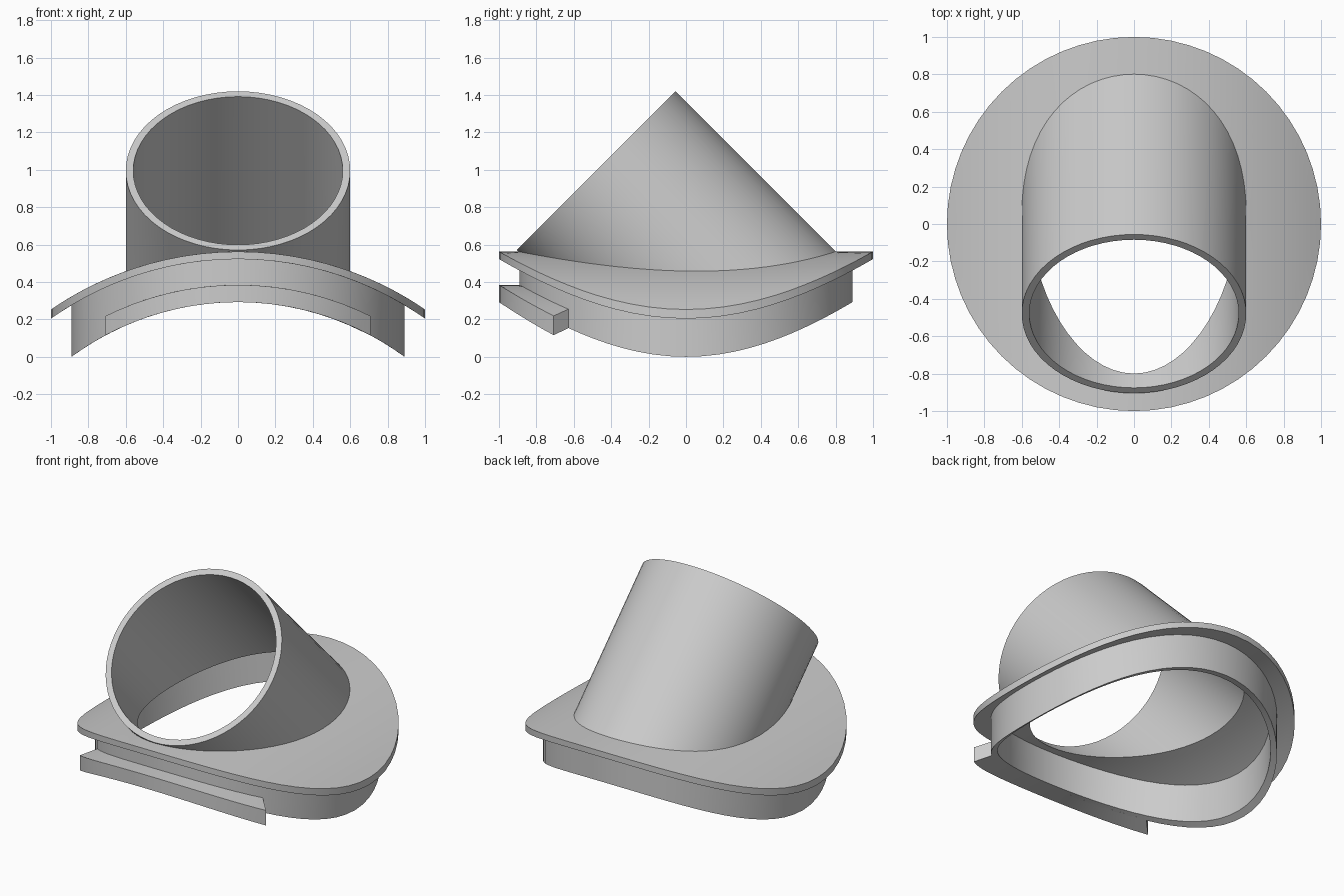
import bpy, bmesh
from math import sin, cos, pi, sqrt, radians

if "Cube" in bpy.data.objects:
    bpy.data.objects.remove(bpy.data.objects["Cube"])

N = 64            # sides around
CZ = -1.2075      # height of the saddle's cylinder axis (runs along y)
H = sqrt(0.5)


def saddle(x, radius):
    return CZ + sqrt(radius ** 2 - x ** 2)


def build(name, rings, closed=True):
    """Skin point rings (one profile loop swept around); cap ends if not closed."""
    bm = bmesh.new()
    rows = [[bm.verts.new(p) for p in ring] for ring in rings]
    m, n = len(rows), len(rows[0])
    for i in range(m):
        a, b = rows[i], rows[(i + 1) % m]
        for j in range(n if closed else n - 1):
            k = (j + 1) % n
            bm.faces.new((a[j], a[k], b[k], b[j]))
    if not closed:
        bm.faces.new([r[0] for r in rows])
        bm.faces.new([r[-1] for r in rows])
    bmesh.ops.recalc_face_normals(bm, faces=bm.faces)
    mesh = bpy.data.meshes.new(name)
    bm.to_mesh(mesh)
    bm.free()
    ob = bpy.data.objects.new(name, mesh)
    bpy.context.collection.objects.link(ob)
    bpy.ops.object.select_all(action='DESELECT')
    ob.select_set(True)
    bpy.context.view_layer.objects.active = ob
    bpy.ops.object.shade_smooth_by_angle(angle=radians(30))
    return ob


def arc(r, surf, angles):
    return [(r * cos(a), r * sin(a), saddle(r * cos(a), surf)) for a in angles]


def mouth(r):
    """Open end of the tube, tilted 45 degrees to the front."""
    return [(r * cos(a), -0.48 + r * sin(a) * H, 0.995 + r * sin(a) * H) for a in circle]


def base(r, surf):
    """Tube wall carried down along its axis to the saddle surface."""
    return [(x, y + z - saddle(x, surf), saddle(x, surf)) for x, y, z in mouth(r)]


def blend(ring_a, ring_b, surf, steps=8):
    """Rings lying on the saddle from ring_a to ring_b."""
    out = []
    for s in range(steps + 1):
        t = s / steps
        pts = [(p[0] + (q[0] - p[0]) * t, p[1] + (q[1] - p[1]) * t)
               for p, q in zip(ring_a, ring_b)]
        out.append([(x, y, saddle(x, surf)) for x, y in pts])
    return out


circle = [2 * pi * i / N for i in range(N)]
TOP, UNDER, FOOT, BAR = 1.77, 1.73, 1.5, 1.592

# Saddle flange with the slanted tube
build("flange_and_tube",
      blend(arc(1, TOP, circle), base(0.6, TOP), TOP)
      + [mouth(0.6), mouth(0.56)]
      + blend(base(0.56, UNDER), arc(1, UNDER, circle), UNDER))

# Skirt wall below the flange
build("skirt", [arc(0.85, FOOT, circle), arc(0.89, FOOT, circle),
                arc(0.89, UNDER, circle), arc(0.85, UNDER, circle)])

# Quarter-turn locking lip at the front
quarter = [radians(-135 + 90 * i / 16) for i in range(17)]
build("locking_lip", [arc(0.88, FOOT, quarter), arc(1, FOOT, quarter),
                      arc(1, BAR, quarter), arc(0.88, BAR, quarter)], closed=False)
